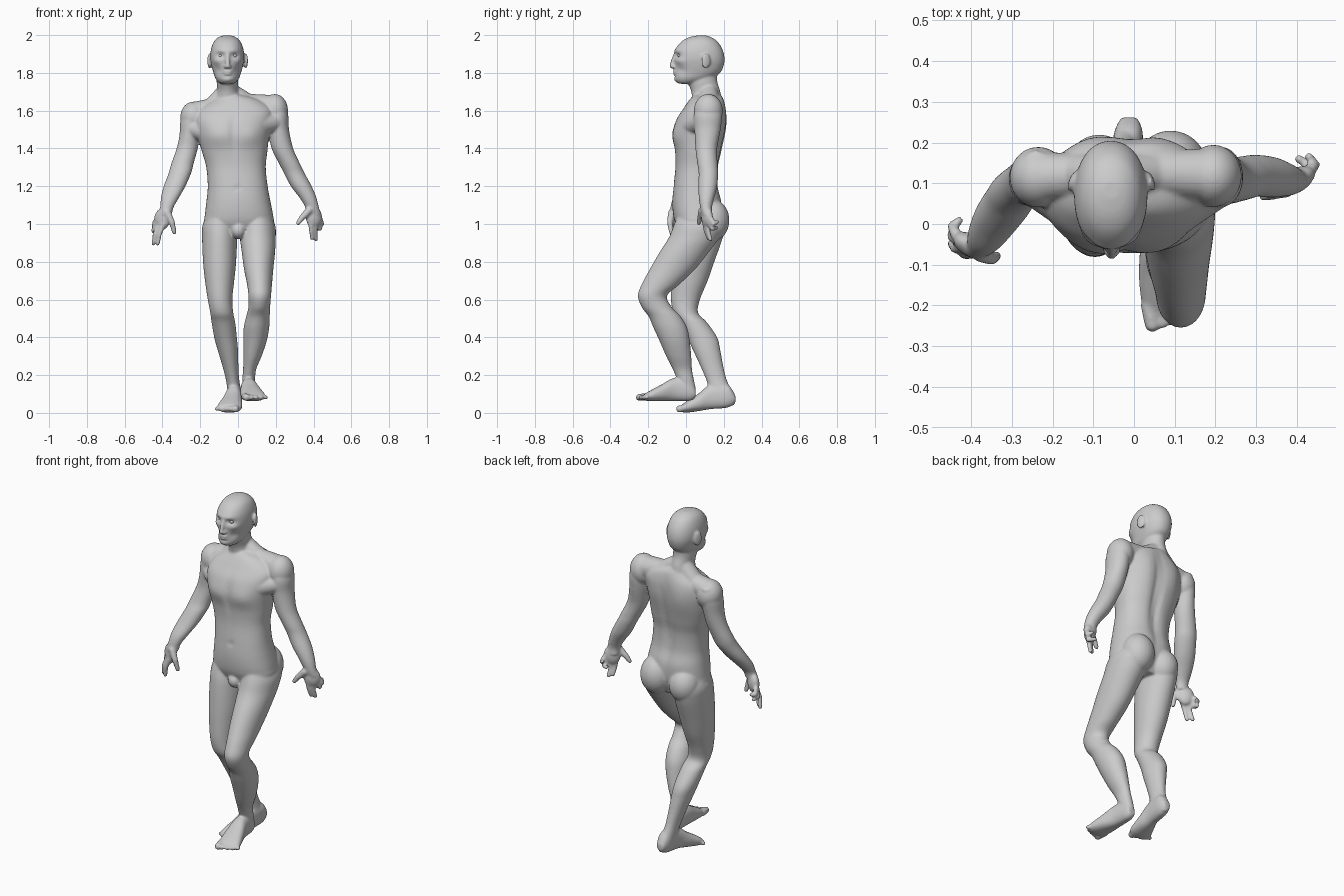
import bpy, bmesh
from math import cos, sin, pi, exp, copysign
from mathutils import Vector, Matrix

bm = bmesh.new()


def loft(rings, axis='z', power=2.0, seg=48, steps=6):
    """Smooth skin through rings (pos, a0, a1, b0, b1) stacked along z or y."""
    fine = []
    for i in range(len(rings) - 1):
        p = [Vector(rings[max(0, min(len(rings) - 1, i + k))]) for k in (-1, 0, 1, 2)]
        for s in range(steps):
            t = s / steps
            fine.append(p[1] + 0.5 * t * ((p[2] - p[0])
                        + t * (2 * p[0] - 5 * p[1] + 4 * p[2] - p[3]
                        + t * (3 * (p[1] - p[2]) + p[3] - p[0]))))
    fine.append(Vector(rings[-1]))
    loops = []
    for w, a0, a1, b0, b1 in fine:
        loop = []
        for k in range(seg):
            c, s = cos(2 * pi * k / seg), sin(2 * pi * k / seg)
            a = (a0 + a1) / 2 + (a1 - a0) / 2 * copysign(abs(c) ** (2 / power), c)
            b = (b0 + b1) / 2 + (b1 - b0) / 2 * copysign(abs(s) ** (2 / power), s)
            loop.append(bm.verts.new((a, b, w) if axis == 'z' else (a, w, b)))
        loops.append(loop)
    for l0, l1 in zip(loops, loops[1:]):
        for k in range(seg):
            j = (k + 1) % seg
            bm.faces.new((l0[k], l0[j], l1[j], l1[k]))
    bm.faces.new(loops[0][::-1])
    bm.faces.new(loops[-1])
    return [v for l in loops for v in l]


def blob(center, radii, mesh=None, rot=0.0):
    m = (Matrix.Translation(center) @ Matrix.Rotation(rot, 4, 'Z')
         @ Matrix.Diagonal((*radii, 1)))
    bmesh.ops.create_uvsphere(mesh or bm, u_segments=24, v_segments=16, radius=1, matrix=m)


def chain(*pts):
    """Rounded rods through points (x, y, z, radius)."""
    for p in pts:
        blob(p[:3], (p[3],) * 3)
    for p, q in zip(pts, pts[1:]):
        a, b = Vector(p[:3]), Vector(q[:3])
        m = Matrix.Translation((a + b) / 2) @ (b - a).to_track_quat('Z', 'Y').to_matrix().to_4x4()
        bmesh.ops.create_cone(bm, cap_ends=True, segments=20, radius1=p[3], radius2=q[3],
                              depth=(b - a).length, matrix=m)


def push(verts, center, radii, offset):
    """Soft sculpting push around a centre."""
    for v in verts:
        d = sum(((v.co[i] - center[i]) / radii[i]) ** 2 for i in range(3))
        v.co += Vector(offset) * exp(-d)


# torso
torso = loft([
    (.93, -.11, .12, -.02, .15), (1.0, -.175, .185, -.055, .18), (1.05, -.175, .185, -.068, .19),
    (1.12, -.167, .172, -.072, .19), (1.2, -.16, .157, -.066, .172), (1.3, -.168, .147, -.056, .172),
    (1.38, -.19, .155, -.058, .188), (1.47, -.215, .165, -.066, .203), (1.55, -.225, .18, -.052, .21),
    (1.61, -.2, .18, -.015, .21), (1.66, -.13, .11, .02, .2), (1.69, -.1, 0, .05, .18)], power=2.3)
for x in (-.105, .07):
    push(torso, (x, -.06, 1.47), (.07, .06, .055), (0, -.012, 0))      # chest muscles
    push(torso, (x, .2, 1.53), (.06, .06, .09), (0, .01, 0))           # shoulder blades
push(torso, (-.018, -.06, 1.48), (.016, .06, .09), (0, .01, 0))        # breastbone groove
push(torso, (0, .19, 1.33), (.03, .07, .25), (0, -.018, 0))            # spine groove
push(torso, (-.008, -.07, 1.19), (.009, .03, .012), (0, .012, 0))      # navel

# buttocks and groin
blob((-.085, .13, 1.0), (.085, .09, .1))
blob((.09, .14, 1.02), (.09, .09, .11))
blob((.003, -.02, .965), (.04, .05, .045))

# neck, shoulder slopes and shoulders
loft([(1.84, -.105, -.005, .05, .17), (1.76, -.113, .0, .012, .165),
      (1.70, -.112, .003, .028, .182), (1.62, -.14, .04, .04, .195)])
chain((-.065, .12, 1.695, .05), (-.14, .12, 1.61, .055), (-.23, .115, 1.585, .062))
chain((-.045, .12, 1.7, .05), (.05, .125, 1.635, .055), (.19, .12, 1.617, .066))
blob((-.235, .115, 1.565), (.071, .075, .083))
blob((.195, .118, 1.6), (.07, .077, .088))
for s, x, z in ((-1, -.225, 1.5), (1, .19, 1.54)):                     # folds in front of arms
    chain((x, .08, z, .05), (x - s * .09, .03, z - .02, .06))

# arms
loft([(1.62, -.28, -.2, .06, .18), (1.55, -.304, -.19, .045, .183), (1.47, -.31, -.203, .045, .17),
      (1.4, -.325, -.213, .045, .155), (1.32, -.353, -.235, .025, .133), (1.27, -.367, -.248, .0, .115),
      (1.2, -.393, -.278, -.035, .07), (1.14, -.408, -.312, -.068, .02),
      (1.09, -.412, -.34, -.082, -.02), (1.05, -.425, -.35, -.085, -.03)])
loft([(1.66, .17, .235, .07, .17), (1.58, .155, .265, .042, .19), (1.5, .16, .27, .045, .183),
      (1.4, .178, .292, .05, .165), (1.32, .217, .328, .06, .167), (1.27, .243, .352, .067, .17),
      (1.2, .28, .39, .065, .165), (1.14, .325, .415, .068, .15),
      (1.09, .355, .428, .075, .138), (1.05, .36, .44, .085, .14)])

# left hand
f = .0125
blob((-.402, -.052, 1.025), (.046, .028, .056), rot=-.5)
chain((-.375, -.075, 1.06, .02), (-.35, -.085, 1.01, .016), (-.337, -.078, .955, .012))
chain((-.395, -.07, 1.0, .016), (-.415, -.075, .95, f), (-.425, -.068, .895, .011))
chain((-.415, -.055, .995, .016), (-.44, -.06, .945, f), (-.448, -.048, .895, .011))
chain((-.432, -.04, 1.0, .015), (-.448, -.03, .965, f), (-.44, 0, .955, .011))
chain((-.44, -.022, 1.01, .014), (-.446, -.005, .985, f), (-.43, .008, .985, .011))

# right hand
blob((.402, .112, 1.035), (.046, .027, .056), rot=.4)
chain((.375, .085, 1.07, .02), (.34, .075, 1.035, .016), (.318, .068, 1.005, .012))
chain((.385, .1, 1.01, .016), (.388, .105, .965, f), (.392, .118, .925, .011))
chain((.405, .11, 1.0, .016), (.408, .118, .955, f), (.412, .13, .918, .011))
chain((.425, .125, 1.01, .015), (.435, .14, .975, f), (.405, .16, .98, .011))
chain((.435, .135, 1.025, .014), (.445, .145, 1.0, f), (.43, .165, 1.01, .011))

# legs
loft([(1.08, -.15, -.03, -.03, .16), (1.0, -.186, -.012, -.052, .2), (.93, -.19, -.005, -.066, .195),
      (.8, -.185, -.01, -.076, .15), (.7, -.175, -.02, -.08, .115), (.6, -.16, -.03, -.08, .074),
      (.53, -.147, -.025, -.067, .064), (.48, -.14, -.015, -.035, .11), (.4, -.126, -.006, .006, .165),
      (.33, -.107, 0, .038, .182), (.25, -.083, .002, .075, .197), (.18, -.065, .006, .105, .214),
      (.12, -.056, .016, .125, .24), (.07, -.05, .02, .14, .26), (.04, -.04, .012, .16, .255)])
loft([(1.08, .03, .15, -.03, .16), (1.0, .012, .195, -.062, .205), (.93, .01, .2, -.09, .178),
      (.85, .02, .196, -.14, .12), (.76, .032, .187, -.192, .048), (.68, .048, .18, -.235, -.035),
      (.62, .055, .175, -.255, -.1), (.56, .055, .17, -.235, -.075), (.51, .043, .168, -.198, -.028),
      (.45, .03, .165, -.172, .006), (.38, .028, .152, -.14, .02), (.3, .028, .125, -.105, .028),
      (.23, .027, .096, -.07, .032), (.17, .022, .09, -.045, .043),
      (.12, .025, .086, -.035, .053), (.085, .03, .08, -.02, .045)])

# feet and toes
loft([(.262, -.032, .008, .055, .09), (.22, -.05, .022, .028, .15), (.13, -.062, .018, .02, .15),
      (.07, -.085, .022, .01, .105), (.01, -.108, .022, .002, .066), (-.02, -.105, .015, .002, .045)],
     axis='y', power=2.3)
loft([(.05, .035, .078, .08, .125), (.02, .022, .088, .064, .17), (-.06, .015, .1, .062, .185),
      (-.13, .012, .125, .062, .15), (-.19, .018, .145, .062, .118), (-.22, .03, .14, .066, .1)],
     axis='y', power=2.3)
for i in range(5):
    r = .019 if i == 0 else .0135 - .0005 * i
    bend = .002 * i * i
    x = -.006 - .0245 * i
    chain((x, 0, .025, r), (x - .008, -.035 + bend, .021, r))
    x = .035 + .0255 * i
    chain((x, -.2, .087, r), (x + .01, -.247 + bend * 1.2, .082, r))

# head
head = loft([
    (1.998, -.078, -.036, .06, .105), (1.988, -.105, -.01, .015, .135), (1.965, -.128, .014, -.025, .168),
    (1.925, -.143, .029, -.056, .193), (1.88, -.147, .033, -.064, .204), (1.84, -.141, .027, -.06, .2),
    (1.80, -.13, .016, -.061, .18), (1.77, -.119, .005, -.06, .13), (1.748, -.1, -.014, -.045, .06),
    (1.742, -.08, -.034, -.025, .03)], power=2.15)
cx = -.055
for s in (-1, 1):
    push(head, (cx + s * .036, -.05, 1.892), (.022, .05, .014), (0, .018, 0))     # eye sockets
    push(head, (cx + s * .035, -.06, 1.917), (.03, .04, .01), (0, -.006, 0))      # brow
    push(head, (cx + s * .058, -.03, 1.862), (.02, .05, .016), (s * .004, -.005, 0))  # cheekbones
    push(head, (cx + s * .05, -.03, 1.815), (.02, .05, .02), (-s * .004, .007, 0))
    # ears
    blob((cx + s * .096, .105, 1.863), (.009, .026, .041), rot=s * .35)
    blob((cx + s * .012, -.066, 1.832), (.01, .011, .009))                        # nostrils
push(head, (cx, -.06, 1.76), (.025, .04, .014), (0, -.006, 0))                    # chin
push(head, (cx, -.06, 1.782), (.03, .04, .006), (0, .006, 0))
chain((cx, -.056, 1.9, .01), (cx, -.069, 1.865, .011), (cx, -.075, 1.836, .013))  # nose
blob((cx, -.058, 1.808), (.025, .012, .007))                                      # lips
blob((cx, -.057, 1.794), (.022, .012, .007))


def add_object(name, mesh_data):
    bmesh.ops.recalc_face_normals(mesh_data, faces=mesh_data.faces[:])
    me = bpy.data.meshes.new(name)
    mesh_data.to_mesh(me)
    mesh_data.free()
    for p in me.polygons:
        p.use_smooth = True
    ob = bpy.data.objects.new(name, me)
    bpy.context.collection.objects.link(ob)
    return ob


# fuse all body parts into one smooth skin
body = add_object("body", bm)
fuse = body.modifiers.new("fuse", 'REMESH')
fuse.mode = 'VOXEL'
fuse.voxel_size = .006
fuse.use_smooth_shade = True
soft = body.modifiers.new("soften", 'SMOOTH')
soft.factor = .5
soft.iterations = 7

# eyes
for name, s in (("left_eye", -1), ("right_eye", 1)):
    eye = bmesh.new()
    blob((cx + s * .036, -.03, 1.892), (.014, .014, .012), eye)
    add_object(name, eye)
